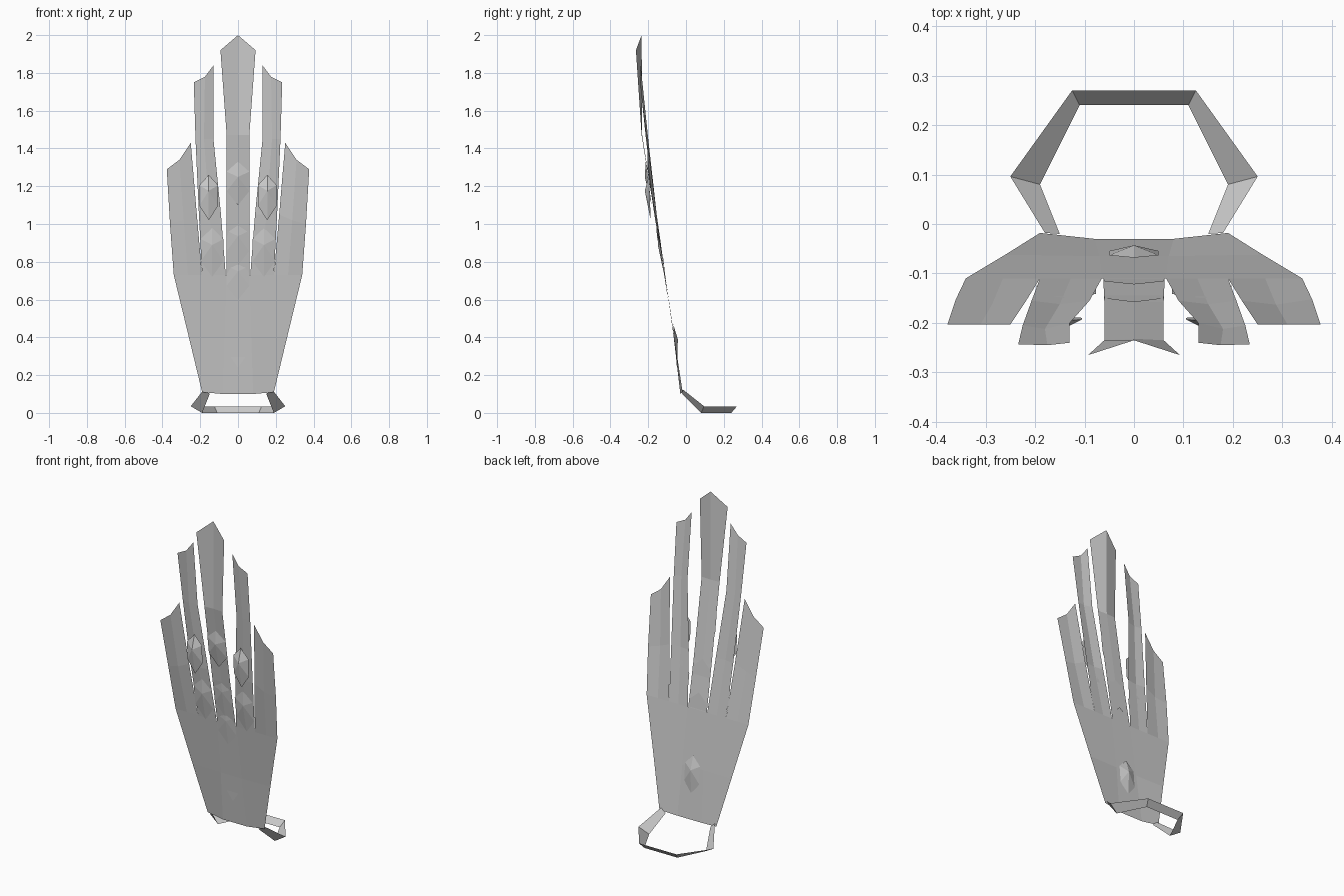
import bpy

if "Cube" in bpy.data.objects:
    bpy.data.objects.remove(bpy.data.objects["Cube"])


def add_mesh(name, verts, faces):
    me = bpy.data.meshes.new(name)
    me.from_pydata(verts, [], faces)
    me.update()
    ob = bpy.data.objects.new(name, me)
    bpy.context.collection.objects.link(ob)
    return ob


def strip(name, rows, side=1, closed=False):
    """Loft quads between rows of equal point count; side=-1 mirrors in x."""
    n = len(rows[0])
    verts = [(side * x, y, z) for row in rows for x, y, z in row]
    faces = []
    for i in range(len(rows) - (0 if closed else 1)):
        j = (i + 1) % len(rows)
        for k in range(n - 1):
            f = [i * n + k, i * n + k + 1, j * n + k + 1, j * n + k]
            faces.append(f if side > 0 else f[::-1])
    return add_mesh(name, verts, faces)


def gem(name, x, w, z0, z1, y0, y1, depth):
    """Faceted hexagonal scale leaning from y0 (bottom) to y1 (top)."""
    h = z1 - z0
    outline = [(0, 0), (w, .32), (w, .77), (0, 1), (-w, .77), (-w, .32)]
    verts = [(x + u, y0 + (y1 - y0) * t, z0 + h * t) for u, t in outline]
    verts.append((x, y0 + (y1 - y0) * .65 + depth, z0 + h * .65))
    faces = [(i, (i + 1) % 6, 6) for i in range(6)] + [(5, 4, 3, 2, 1, 0)]
    if depth > 0:
        faces = [f[::-1] for f in faces]
    return add_mesh(name, verts, faces)


# Palm plate
half = [
    [(.08, -.03, .10), (.19, -.018, .11)],
    [(.07, -.065, .40), (.26, -.062, .40)],
    [(.065, -.11, .73), (.34, -.11, .73)],
]
strip("palm_plate", [[(-x, y, z) for x, y, z in r[::-1]] + r for r in half])

# Central feather: straight shaft then folded flaring tip
strip("centre_feather", [
    [(-.062, -.11, .73), (0, -.11, .73), (.062, -.11, .73)],
    [(-.06, -.158, 1.0), (0, -.158, 1.0), (.06, -.158, 1.0)],
    [(-.06, -.235, 1.47), (0, -.232, 1.47), (.06, -.235, 1.47)],
    [(-.093, -.265, 1.92), (0, -.235, 2.0), (.093, -.265, 1.92)],
])

# Side feathers, with a light crease along the middle
for s, tag in ((1, "right"), (-1, "left")):
    strip("inner_feather_" + tag, [
        [(.065, -.11, .73), (.128, -.11, .73), (.19, -.11, .73)],
        [(.09, -.155, 1.05), (.15, -.162, 1.05), (.207, -.155, 1.05)],
        [(.13, -.20, 1.45), (.18, -.212, 1.45), (.225, -.205, 1.45)],
        [(.13, -.24, 1.84), (.175, -.245, 1.78), (.234, -.243, 1.75)],
    ], s)
    strip("outer_feather_" + tag, [
        [(.19, -.11, .73), (.265, -.11, .73), (.34, -.11, .73)],
        [(.218, -.155, 1.05), (.287, -.163, 1.02), (.36, -.152, 1.0)],
        [(.25, -.203, 1.43), (.31, -.203, 1.34), (.377, -.203, 1.29)],
    ], s)
    # Scales on the side feathers
    gem("upper_scale_" + tag, s * .155, .05, 1.02, 1.26, -.187, -.195, -.026)
    gem("lower_scale_" + tag, s * .137, .06, .72, .98, -.113, -.15, -.012)

# Scales up the centre line, the lowest showing on the back
gem("back_scale", 0, .05, .24, .47, -.048, -.068, .018)
gem("centre_scale_low", 0, .06, .60, .83, -.095, -.122, -.006)
gem("centre_scale_mid", 0, .06, .78, 1.02, -.124, -.158, -.008)
gem("centre_scale_top", 0, .06, 1.10, 1.33, -.182, -.213, -.016)

# Wrist ring: sloped band, higher on its outer edge, rising to the palm
half_ring = [
    [(.18, -.018, .125), (.15, -.02, .10)],
    [(.25, .096, .035), (.19, .08, 0)],
    [(.125, .27, .035), (.11, .24, 0)],
]
ring = half_ring + [[(-x, y, z) for x, y, z in r] for r in half_ring[::-1]]
strip("wrist_ring", ring)
